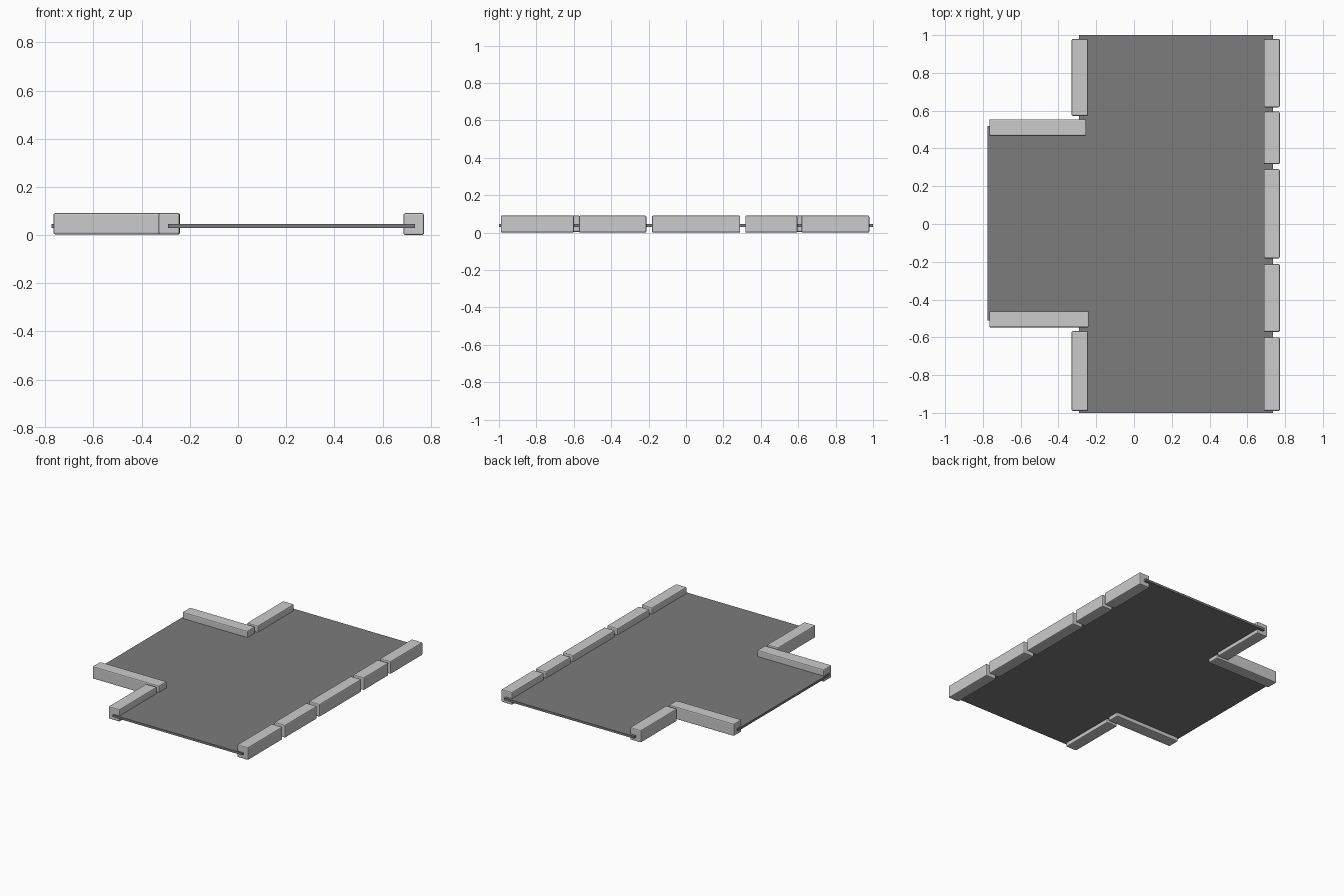
import bpy, bmesh

if "Cube" in bpy.data.objects:
    bpy.data.objects.remove(bpy.data.objects["Cube"])

def make_object(name, bm):
    bmesh.ops.recalc_face_normals(bm, faces=bm.faces)
    mesh = bpy.data.meshes.new(name)
    bm.to_mesh(mesh)
    bm.free()
    obj = bpy.data.objects.new(name, mesh)
    bpy.context.collection.objects.link(obj)
    return obj

# Road slab: T-shaped outline extruded to a thin plate
outline = [(-0.29, -1), (0.735, -1), (0.735, 1), (-0.29, 1),
           (-0.29, 0.52), (-0.775, 0.52), (-0.775, -0.51), (-0.29, -0.51)]
bm = bmesh.new()
face = bm.faces.new([bm.verts.new((x, y, 0.03)) for x, y in outline])
ext = bmesh.ops.extrude_face_region(bm, geom=[face])
for v in ext["geom"]:
    if isinstance(v, bmesh.types.BMVert):
        v.co.z = 0.046
road = make_object("road_surface", bm)
asphalt = bpy.data.materials.new("asphalt")
asphalt.diffuse_color = (0.2, 0.2, 0.2, 1)
asphalt.use_nodes = True
asphalt.node_tree.nodes["Principled BSDF"].inputs["Base Color"].default_value = asphalt.diffuse_color
road.data.materials.append(asphalt)

# Kerb stones: softly chamfered blocks straddling the slab edge
def kerb(name, x0, x1, y0, y1, z0=0.003, z1=0.091):
    bm = bmesh.new()
    bmesh.ops.create_cube(bm, size=1)
    for v in bm.verts:
        v.co.x = x1 if v.co.x > 0 else x0
        v.co.y = y1 if v.co.y > 0 else y0
        v.co.z = z1 if v.co.z > 0 else z0
    obj = make_object(name, bm)
    bev = obj.modifiers.new("chamfer", 'BEVEL')
    bev.width = 0.007
    bev.segments = 2
    return obj

# Straight side
for i, (y0, y1) in enumerate([(-0.99, -0.6), (-0.572, -0.212), (-0.182, 0.29),
                              (0.317, 0.595), (0.618, 0.98)]):
    kerb(f"right_kerb_{i + 1}", 0.687, 0.772, y0, y1, z0=0)

# Corners at the side road
kerb("left_kerb_front", -0.33, -0.243, -0.99, -0.567)
kerb("left_kerb_back", -0.33, -0.243, 0.572, 0.98)
kerb("side_road_kerb_front", -0.766, -0.24, -0.548, -0.46)
kerb("side_road_kerb_back", -0.766, -0.253, 0.467, 0.554)
